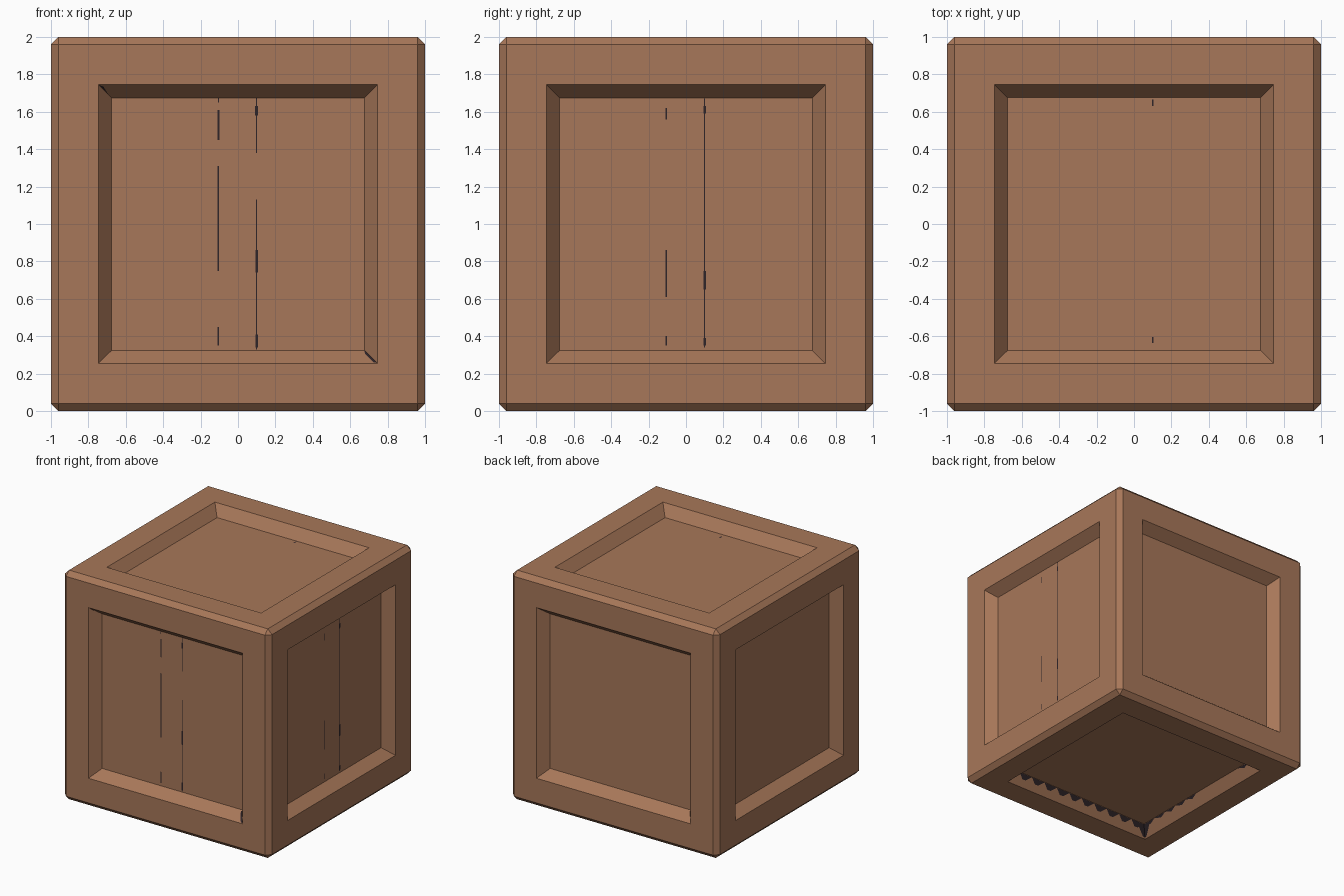
import bpy, bmesh
from mathutils import Vector

if "Cube" in bpy.data.objects:
    bpy.data.objects.remove(bpy.data.objects["Cube"])

wood = bpy.data.materials.new("brown wood")
wood.diffuse_color = (0.39, 0.185, 0.1, 1)
wood.use_nodes = True
wood.node_tree.nodes["Principled BSDF"].inputs["Base Color"].default_value = wood.diffuse_color
dark = bpy.data.materials.new("dark crack")
dark.diffuse_color = (0.028, 0.018, 0.022, 1)
dark.use_nodes = True
dark.node_tree.nodes["Principled BSDF"].inputs["Base Color"].default_value = dark.diffuse_color

SIZE, CHAMFER = 2.0, 0.04      # crate width, chamfered edge
OPENING, FLOOR, DEPTH = 0.745, 0.675, 0.09   # panel half sizes and recess


def add_object(name, bm, mat):
    mesh = bpy.data.meshes.new(name)
    bmesh.ops.translate(bm, verts=bm.verts[:], vec=(0, 0, SIZE / 2))
    bm.to_mesh(mesh)
    bm.free()
    mesh.materials.append(mat)
    bpy.context.collection.objects.link(bpy.data.objects.new(name, mesh))


# Crate body with chamfered edges
bm = bmesh.new()
bmesh.ops.create_cube(bm, size=SIZE)
bmesh.ops.bevel(bm, geom=bm.edges[:], offset=CHAMFER, offset_type='OFFSET',
                segments=1, profile=0.5, affect='EDGES')
bm.normal_update()

# Sunken panel with sloped walls on all six sides
sides = [f for f in bm.faces if f.calc_area() > 1]
bmesh.ops.inset_individual(bm, faces=sides, use_even_offset=True,
                           thickness=SIZE / 2 - CHAMFER - OPENING)
bmesh.ops.inset_individual(bm, faces=sides, use_even_offset=True,
                           thickness=OPENING - FLOOR, depth=-DEPTH)
add_object("crate", bm, wood)

# Painted cracks: flat pieces laid just above the recessed panels
FRAMES = {"front": ((1, 0, 0), (0, 0, 1), (0, -1, 0)),
          "right": ((0, 1, 0), (0, 0, 1), (1, 0, 0)),
          "top": ((1, 0, 0), (0, 1, 0), (0, 0, 1)),
          "bottom": ((1, 0, 0), (0, 1, 0), (0, 0, -1))}


def piece(bm, side, points):
    """Polygon in panel coordinates; height follows the floor and the sloped walls."""
    u, v, n = map(Vector, FRAMES[side])
    verts = []
    for a, b in points:
        t = max(0, (max(abs(a), abs(b)) - FLOOR) / (OPENING - FLOOR))
        verts.append(bm.verts.new(u * a + v * b + n * (SIZE / 2 - DEPTH * (1 - t) + 0.003)))
    face = bm.faces.new(verts)
    face.normal_update()
    if face.normal.dot(n) < 0:
        face.normal_flip()


# Plank cracks: side, position across, start, end, width
CRACKS = [("front", -0.105, 0.65, 0.675, 0.005), ("front", -0.105, 0.45, 0.61, 0.01),
          ("front", -0.105, -0.25, 0.31, 0.008), ("front", -0.105, -0.65, -0.55, 0.009),
          ("front", 0.1, 0.38, 0.675, 0.005), ("front", 0.1, 0.58, 0.63, 0.016),
          ("front", 0.1, -0.67, 0.13, 0.005), ("front", 0.1, -0.26, -0.14, 0.014),
          ("front", 0.1, -0.66, -0.59, 0.014),
          ("right", -0.105, 0.56, 0.62, 0.009), ("right", -0.105, -0.39, -0.14, 0.008),
          ("right", -0.105, -0.65, -0.6, 0.009), ("right", 0.1, -0.66, 0.67, 0.005),
          ("right", 0.1, 0.59, 0.63, 0.014), ("right", 0.1, -0.35, -0.25, 0.014),
          ("right", 0.1, -0.65, -0.61, 0.014),
          ("top", 0.1, 0.63, 0.665, 0.009), ("top", 0.1, -0.635, -0.605, 0.009)]
bm = bmesh.new()
for side, x, a, b, w in CRACKS:
    piece(bm, side, [(x - w / 2, a), (x + w / 2, a), (x + w / 2, b), (x - w / 2, b)])
add_object("plank_cracks", bm, dark)

# Dark wedges in the front corners
bm = bmesh.new()
piece(bm, "front", [(-0.742, 0.742), (-0.71, 0.71), (-0.695, 0.695), (-0.72, 0.735)])
piece(bm, "front", [(0.675, -0.675), (0.68, -0.695), (0.725, -0.74), (0.74, -0.74)])
# Worn, toothed edges on two walls of the bottom panel
STEP = 0.135
for i in range(10):
    a = -FLOOR + i * STEP
    piece(bm, "bottom", [(a, -FLOOR), (a + STEP, -FLOOR), (a + STEP * 0.6, -0.703),
                         (a + STEP * 0.35, -0.703)])
    if i < 5 or i == 9:
        piece(bm, "bottom", [(-FLOOR, a), (-FLOOR, a + STEP), (-0.69, a + STEP / 2)])
piece(bm, "bottom", [(-FLOOR, -FLOOR), (-FLOOR + 0.08, -FLOOR), (-0.715, -0.735), (-0.735, -0.735)])
piece(bm, "bottom", [(-FLOOR, -FLOOR), (-FLOOR, -FLOOR + 0.08), (-0.735, -0.715), (-0.735, -0.735)])
add_object("corner_wear", bm, dark)
